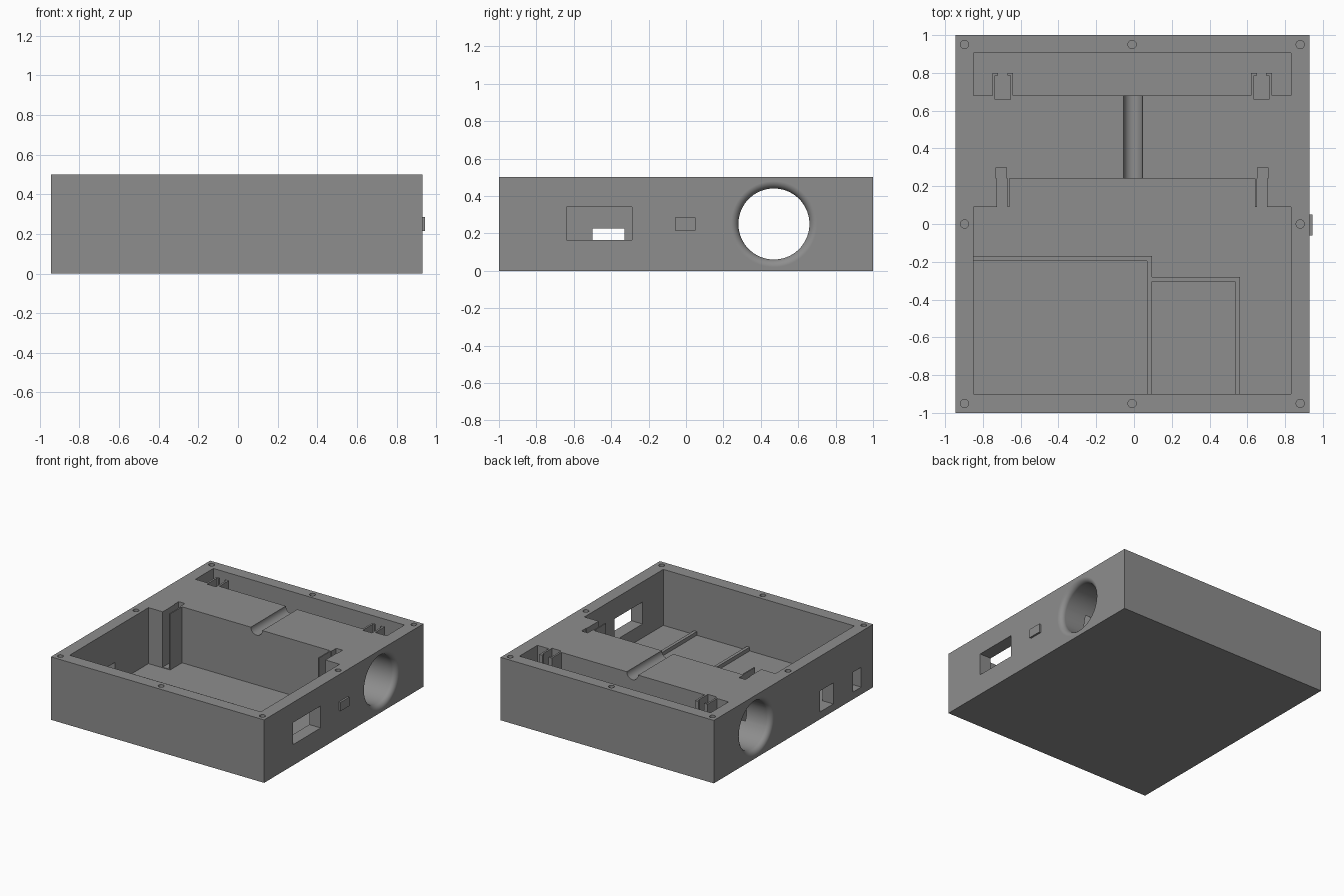
import bpy, bmesh, math

if "Cube" in bpy.data.objects:
    bpy.data.objects.remove(bpy.data.objects["Cube"])

FLOOR, TOP = 0.055, 0.5
X0, X1, MID = -0.945, 0.93, -0.01      # outer sides and mirror line of the interior
BORE_Y, BORE_Z, BORE_R, FLARE = 0.47, 0.25, 0.19, 0.04

grey = bpy.data.materials.new("grey_plastic")
grey.diffuse_color = (0.27, 0.27, 0.27, 1)
grey.use_nodes = True
grey.node_tree.nodes["Principled BSDF"].inputs["Base Color"].default_value = grey.diffuse_color


def finish(name, bm):
    bmesh.ops.recalc_face_normals(bm, faces=bm.faces)
    me = bpy.data.meshes.new(name)
    bm.to_mesh(me)
    bm.free()
    me.materials.append(grey)
    ob = bpy.data.objects.new(name, me)
    bpy.context.collection.objects.link(ob)
    return ob


def prism(name, pts, z0, z1):
    """Upright prism from a plan outline."""
    bm = bmesh.new()
    face = bm.faces.new([bm.verts.new((x, y, z0)) for x, y in pts])
    ext = bmesh.ops.extrude_face_region(bm, geom=[face])
    for v in ext["geom"]:
        if isinstance(v, bmesh.types.BMVert):
            v.co.z = z1
    return finish(name, bm)


def box(name, x0, x1, y0, y1, z0, z1):
    return prism(name, [(x0, y0), (x1, y0), (x1, y1), (x0, y1)], z0, z1)


def lathe(name, profile, place, n):
    """Closed solid of revolution from (position, radius) pairs."""
    bm = bmesh.new()
    rings = [[bm.verts.new(place(t, r * math.cos(2 * math.pi * i / n),
                                 r * math.sin(2 * math.pi * i / n)))
              for i in range(n)] for t, r in profile]
    for a, b in zip(rings, rings[1:]):
        for i in range(n):
            j = (i + 1) % n
            bm.faces.new((a[i], a[j], b[j], b[i]))
    bm.faces.new(rings[0])
    bm.faces.new(rings[-1])
    return finish(name, bm)


def mirrored(pts):
    return [(2 * MID - x, y) for x, y in reversed(pts)]


def cut(target, cutter):
    cutter.hide_render = True
    mod = target.modifiers.new("cut", "BOOLEAN")
    mod.operation, mod.solver, mod.object = "DIFFERENCE", "EXACT", cutter
    bpy.context.view_layer.objects.active = target
    bpy.ops.object.modifier_apply(modifier=mod.name)
    bpy.data.objects.remove(cutter)


housing = box("housing", X0, X1, -1, 1, 0, TOP)

# Front compartment with stepped rear corners
step = [(-0.85, -0.9), (-0.85, 0.09), (-0.66, 0.09), (-0.66, 0.24)]
cut(housing, prism("front_cavity", step + mirrored(step), FLOOR, 0.6))

# Rear compartment, leaving two bracket posts on its front wall
post = [(-0.64, 0.68), (-0.64, 0.80), (-0.75, 0.80), (-0.75, 0.68),
        (-0.85, 0.68), (-0.85, 0.905)]
cut(housing, prism("rear_cavity", post + mirrored(post), FLOOR, 0.6))

# Slots in the front corners and in the bracket posts
front_slot = [(-0.725, 0.08), (-0.67, 0.08), (-0.67, 0.24), (-0.675, 0.24),
              (-0.675, 0.298), (-0.73, 0.298), (-0.73, 0.24), (-0.725, 0.24)]
rear_slot = [(-0.735, 0.66), (-0.655, 0.66), (-0.655, 0.785), (-0.67, 0.785),
             (-0.67, 0.815), (-0.72, 0.815), (-0.72, 0.785), (-0.735, 0.785)]
for outline in (front_slot, rear_slot):
    for pts in (outline, mirrored(outline)):
        cut(housing, prism("slot", pts, FLOOR + 0.005, 0.6))

# Cross bore with rounded mouths
arc = [(FLARE * (1 - math.cos(a)), BORE_R + FLARE * (1 - math.sin(a)))
       for a in [math.pi / 2 * k / 8 for k in range(9)]]
left = [(X0 - 0.03, BORE_R + FLARE)] + [(X0 + d, r) for d, r in arc]
right = [(X1 - d, r) for d, r in reversed(arc)] + [(X1 + 0.03, BORE_R + FLARE)]
cut(housing, lathe("bore", left + right,
                   lambda t, a, b: (t, BORE_Y + a, BORE_Z + b), 72))

# Half-round cable groove in the bridge between compartments
cut(housing, lathe("groove", [(0.22, 0.05), (0.70, 0.05)],
                   lambda t, a, b: (-0.005 + a, t, TOP + b), 32))

# Side windows: one on the right, two on the left
cut(housing, box("right_window", 0.80, 1.0, -0.64, -0.29, 0.165, 0.34))
cut(housing, box("left_window", -1.0, -0.80, -0.50, -0.33, FLOOR + 0.003, 0.225))
cut(housing, box("left_small_window", -1.0, -0.80, -0.85, -0.75, FLOOR + 0.003, 0.215))

# Screw holes around the rim
for x, y in [(-0.897, -0.95), (-0.01, -0.95), (0.88, -0.95), (-0.897, 0),
             (0.88, 0), (-0.897, 0.95), (-0.01, 0.95), (0.88, 0.95)]:
    cut(housing, lathe("screw_hole", [(0.38, 0.022), (0.6, 0.022)],
                       lambda t, a, b: (x + a, y + b, t), 24))

# Smooth bore, crisp edges
bpy.ops.object.select_all(action="DESELECT")
housing.select_set(True)
bpy.context.view_layer.objects.active = housing
bpy.ops.object.shade_smooth_by_angle(angle=math.radians(30))
weighted = housing.modifiers.new("weighted_normals", "WEIGHTED_NORMAL")
weighted.keep_sharp = True

# Low L-shaped ribs that locate parts on the floor
for name, x0, x1, y in [("large_rib", -0.85, 0.095, -0.17),
                        ("small_rib", 0.095, 0.56, -0.28)]:
    prism(name, [(x0, y - 0.025), (x1 - 0.025, y - 0.025), (x1 - 0.025, -0.9),
                 (x1, -0.9), (x1, y), (x0, y)], FLOOR - 0.01, FLOOR + 0.03)

# Plain raised pad on the right side
box("side_pad", X1 - 0.01, 0.945, -0.06, 0.05, 0.215, 0.285)
